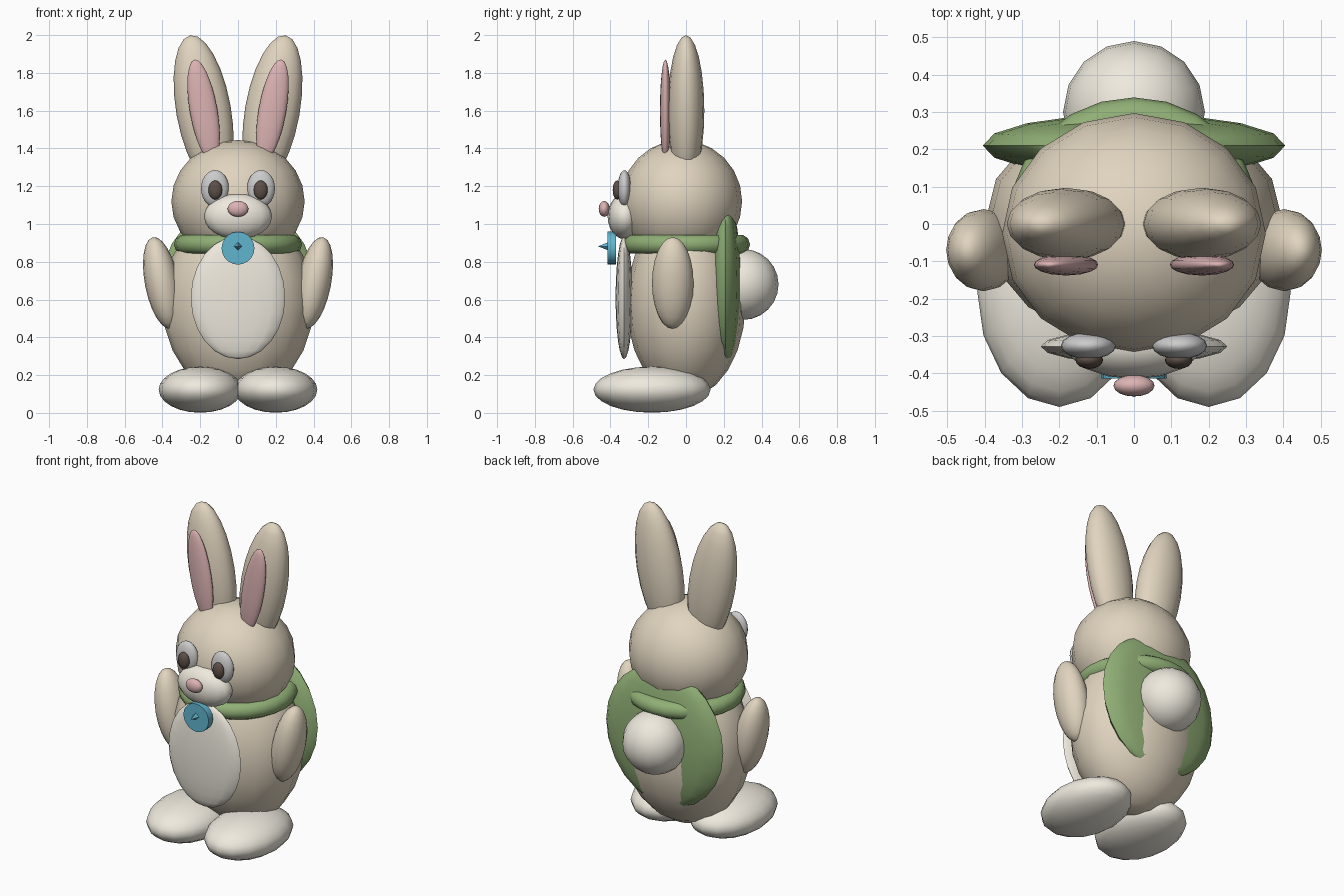
import bpy
from math import radians, pi

if "Cube" in bpy.data.objects:
    bpy.data.objects.remove(bpy.data.objects["Cube"])


def material(name, rgb):
    m = bpy.data.materials.new(name)
    m.diffuse_color = (*rgb, 1)
    m.use_nodes = True
    m.node_tree.nodes["Principled BSDF"].inputs["Base Color"].default_value = m.diffuse_color
    return m


FUR = material("tan_fur", (0.75, 0.66, 0.52))
CREAM = material("cream_fur", (0.86, 0.82, 0.73))
PINK = material("pink", (0.72, 0.45, 0.45))
WHITE = material("white", (0.9, 0.9, 0.9))
DARK = material("dark_brown", (0.11, 0.08, 0.065))
GREEN = material("green_cloth", (0.28, 0.43, 0.18))
BLUE = material("blue_metal", (0.12, 0.46, 0.62))


def finish(name, mat, angle=60):
    ob = bpy.context.object
    ob.name = name
    ob.data.materials.append(mat)
    bpy.ops.object.transform_apply(location=False, rotation=True, scale=True)
    bpy.ops.object.shade_smooth_by_angle(angle=radians(angle))
    return ob


def blob(name, loc, radii, mat, tilt=0):
    """Ellipsoid, tilted sideways about y by degrees."""
    bpy.ops.mesh.primitive_uv_sphere_add(segments=16, ring_count=12, radius=1, location=loc,
                                         rotation=(0, radians(tilt), 0))
    bpy.context.object.scale = radii
    return finish(name, mat)


def pair(name, loc, radii, mat, tilt=0):
    """Matching left and right ellipsoids."""
    for side, s in (("left", -1), ("right", 1)):
        blob(f"{side}_{name}", (s * loc[0], loc[1], loc[2]), radii, mat, s * tilt)


# Body and head
blob("body", (0, 0, 0.58), (0.40, 0.315, 0.50), FUR)
blob("belly", (0, -0.328, 0.61), (0.25, 0.045, 0.325), CREAM)
blob("head", (0, -0.025, 1.12), (0.353, 0.322, 0.325), FUR)
blob("tail", (0, 0.30, 0.68), (0.19, 0.19, 0.188), CREAM)

# Limbs
pair("arm", (0.403, -0.07, 0.688), (0.09, 0.11, 0.247), FUR, 11)
pair("foot", (0.20, -0.18, 0.123), (0.22, 0.31, 0.122), CREAM)

# Ears
pair("ear", (0.182, 0, 1.6), (0.145, 0.097, 0.405), FUR, 10)
pair("inner_ear", (0.182, -0.109, 1.6), (0.073, 0.029, 0.275), PINK, 10)

# Face
blob("muzzle", (0, -0.325, 1.04), (0.18, 0.09, 0.12), CREAM)
blob("nose", (0, -0.433, 1.08), (0.055, 0.029, 0.042), PINK)
pair("eye", (0.122, -0.326, 1.188), (0.074, 0.036, 0.097), WHITE)
pair("pupil", (0.12, -0.364, 1.18), (0.037, 0.024, 0.05), DARK)

# Cape and collar
blob("cape", (0, 0.21, 0.68), (0.405, 0.085, 0.43), GREEN)
bpy.ops.mesh.primitive_torus_add(location=(0, 0, 0.892), major_radius=0.287, minor_radius=0.052,
                                 major_segments=24, minor_segments=10)
finish("collar", GREEN)

# Clasp disc with a small stud
bpy.ops.mesh.primitive_cylinder_add(vertices=20, radius=0.087, depth=0.043,
                                    location=(0, -0.393, 0.872), rotation=(pi / 2, 0, 0))
finish("clasp", BLUE, 30)
bpy.ops.mesh.primitive_cone_add(vertices=4, radius1=0.022, radius2=0, depth=0.055,
                                location=(0, -0.438, 0.882), rotation=(pi / 2, 0, 0))
finish("clasp_stud", BLUE, 30)
